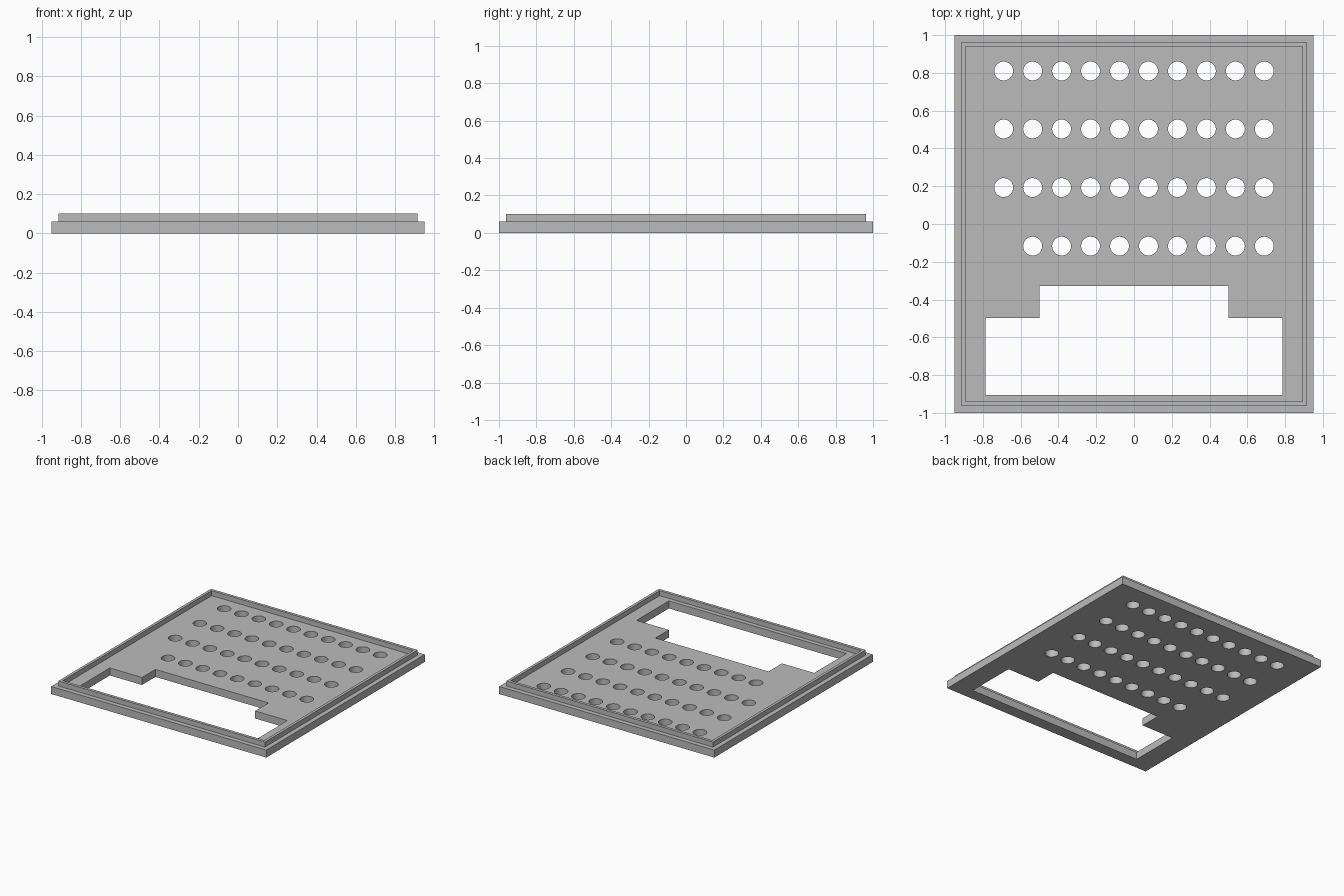
import bpy, bmesh
from math import cos, sin, tau

cube = bpy.data.objects.get("Cube")
if cube:
    bpy.data.objects.remove(cube, do_unlink=True)

# Material
grey = bpy.data.materials.new("plain grey")
grey.use_nodes = True
colour = (0.5, 0.5, 0.5, 1)
grey.diffuse_color = colour
grey.node_tree.nodes["Principled BSDF"].inputs["Base Color"].default_value = colour


def rectangle(half_x, half_y):
    return [(-half_x, -half_y), (half_x, -half_y), (half_x, half_y), (-half_x, half_y)]


def circle(x, y, radius, sides=32):
    return [(x + radius * cos(tau * i / sides), y + radius * sin(tau * i / sides))
            for i in range(sides)]


def pierced_slab(name, outline, holes, bottom, top):
    """Fill an outline with holes in it and extrude it upwards."""
    bm = bmesh.new()
    edges = []
    for loop in [outline] + holes:
        verts = [bm.verts.new((x, y, bottom)) for x, y in loop]
        edges += [bm.edges.new((a, b)) for a, b in zip(verts, verts[1:] + verts[:1])]
    bmesh.ops.triangle_fill(bm, use_beauty=True, use_dissolve=False,
                            edges=edges, normal=(0, 0, 1))
    extruded = bmesh.ops.extrude_face_region(bm, geom=bm.faces[:], use_keep_orig=True)
    raised = [v for v in extruded["geom"] if isinstance(v, bmesh.types.BMVert)]
    bmesh.ops.translate(bm, verts=raised, vec=(0, 0, top - bottom))
    bmesh.ops.recalc_face_normals(bm, faces=bm.faces[:])
    mesh = bpy.data.meshes.new(name)
    bm.to_mesh(mesh)
    bm.free()
    mesh.materials.append(grey)
    obj = bpy.data.objects.new(name, mesh)
    bpy.context.collection.objects.link(obj)
    bpy.ops.object.select_all(action="DESELECT")
    obj.select_set(True)
    bpy.context.view_layer.objects.active = obj
    bpy.ops.object.shade_smooth_by_angle()
    return obj


# Stepped window near the front edge
half_window = [(0.785, -0.905), (0.785, -0.497), (0.5, -0.497), (0.5, -0.328)]
window = half_window + [(-x, y) for x, y in reversed(half_window)]

# Rows of round holes; the front row lacks its first hole
pitch = 0.1533
holes = [window]
for row, y in enumerate([0.81, 0.503, 0.193, -0.117]):
    for column in range(1 if row == 3 else 0, 10):
        holes.append(circle((column - 4.5) * pitch, y, 0.05))

pierced_slab("base_plate", rectangle(0.95, 1), holes, 0, 0.06)

# Thin raised rim set in from the plate edge
pierced_slab("raised_rim", rectangle(0.913, 0.963), [rectangle(0.891, 0.94)], 0.06, 0.1)
